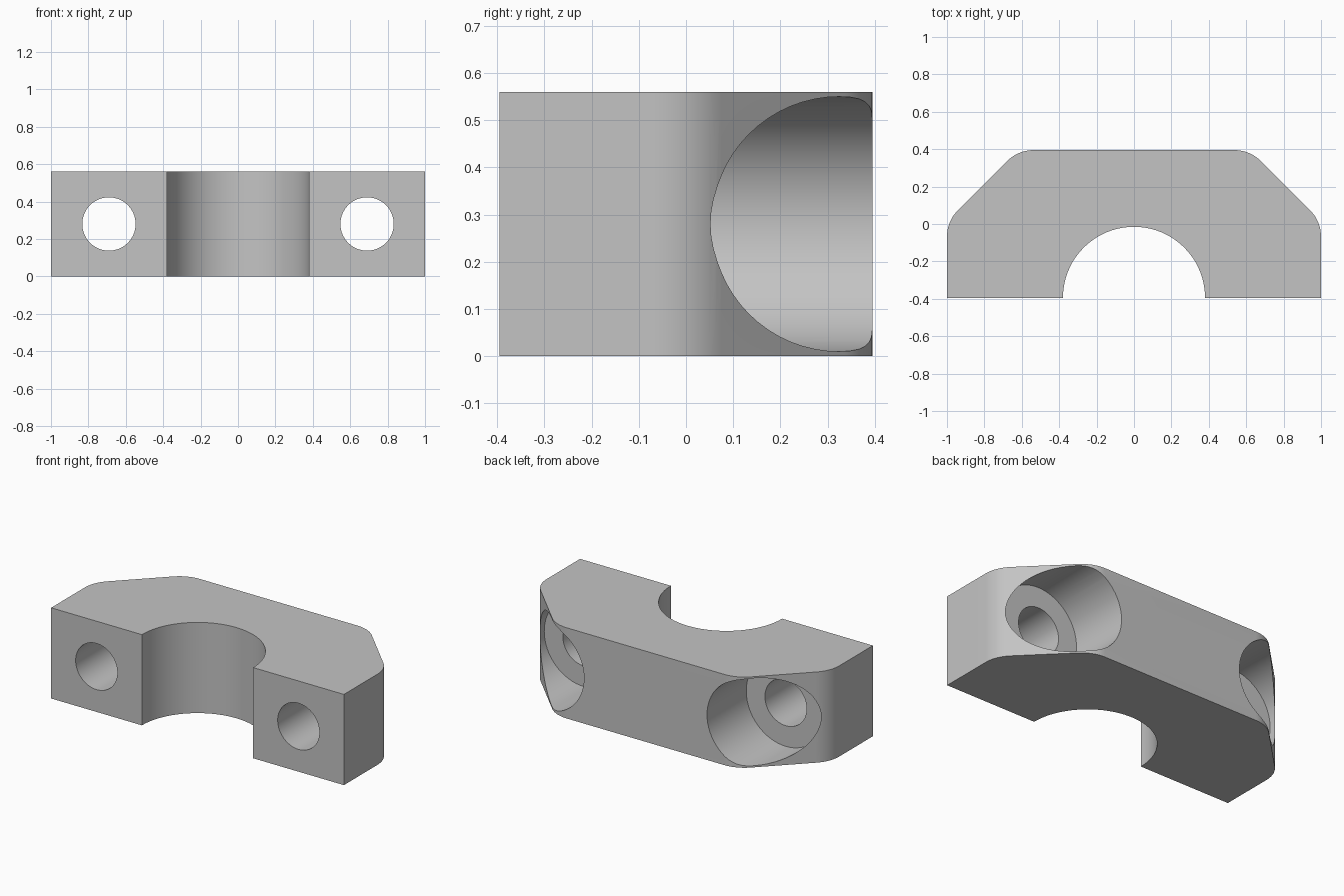
import bpy
import bmesh
from math import cos, sin, tan, pi, radians
from mathutils import Matrix

cube = bpy.data.objects.get("Cube")
if cube:
    bpy.data.objects.remove(cube, do_unlink=True)

HALF_X, HALF_Y, HEIGHT = 1.0, 0.395, 0.56
CHAMFER_SUM = 1.015      # the 45 degree sides lie on |x| + y = this
FILLET = 0.2
SADDLE_R = 0.38
HOLE_X, HOLE_R = 0.69, 0.1425
BORE_R, BORE_FLOOR = 0.27, 0.012

grey = bpy.data.materials.new("plain grey")
grey.use_nodes = True
grey.diffuse_color = (0.55, 0.55, 0.55, 1)
grey.node_tree.nodes["Principled BSDF"].inputs["Base Color"].default_value = grey.diffuse_color


def arc(cx, cy, r, start, end, steps):
    """Points along an arc, angles in degrees."""
    angles = [radians(start + (end - start) * i / steps) for i in range(steps + 1)]
    return [(cx + r * cos(a), cy + r * sin(a)) for a in angles]


def new_object(name, bm):
    mesh = bpy.data.meshes.new(name)
    bmesh.ops.recalc_face_normals(bm, faces=bm.faces)
    bm.to_mesh(mesh)
    bm.free()
    obj = bpy.data.objects.new(name, mesh)
    obj.data.materials.append(grey)
    bpy.context.collection.objects.link(obj)
    return obj


def cut_cylinder(target, x, radius, y0, y1):
    """Cut a round hole running along y."""
    bm = bmesh.new()
    place = Matrix.Translation((x, (y0 + y1) / 2, HEIGHT / 2)) @ Matrix.Rotation(pi / 2, 4, "X")
    bmesh.ops.create_cone(bm, cap_ends=True, segments=64, radius1=radius,
                          radius2=radius, depth=y1 - y0, matrix=place)
    cutter = new_object("hole_cutter", bm)
    cutter.hide_render = True
    mod = target.modifiers.new("hole", "BOOLEAN")
    mod.operation = "DIFFERENCE"
    mod.solver = "EXACT"
    mod.object = cutter
    bpy.context.view_layer.objects.active = target
    bpy.ops.object.modifier_apply(modifier=mod.name)
    bpy.data.objects.remove(cutter, do_unlink=True)


# Clamp outline: right half with two rounded corners, mirrored, then the saddle
tangent = FILLET * tan(pi / 8)
side_y = CHAMFER_SUM - HALF_X - tangent
back_x = CHAMFER_SUM - HALF_Y - tangent
right = [(HALF_X, -HALF_Y)]
right += arc(HALF_X - FILLET, side_y, FILLET, 0, 45, 10)
right += arc(back_x, HALF_Y - FILLET, FILLET, 45, 90, 10)
left = [(-x, y) for x, y in reversed(right)]
outline = right + left + arc(0, -HALF_Y, SADDLE_R, 180, 0, 48)

bm = bmesh.new()
base = bm.faces.new([bm.verts.new((x, y, 0)) for x, y in outline])
grown = bmesh.ops.extrude_face_region(bm, geom=[base], use_keep_orig=True)
top = [v for v in grown["geom"] if isinstance(v, bmesh.types.BMVert)]
bmesh.ops.translate(bm, verts=top, vec=(0, 0, HEIGHT))
clamp = new_object("clamp_half", bm)

# Counterbored bolt holes
for side in (-1, 1):
    cut_cylinder(clamp, side * HOLE_X, BORE_R, BORE_FLOOR, 1.0)
    cut_cylinder(clamp, side * HOLE_X, HOLE_R, -1.0, 0.5)

bpy.ops.object.select_all(action="DESELECT")
clamp.select_set(True)
bpy.context.view_layer.objects.active = clamp
bpy.ops.object.shade_smooth_by_angle(angle=radians(25))
